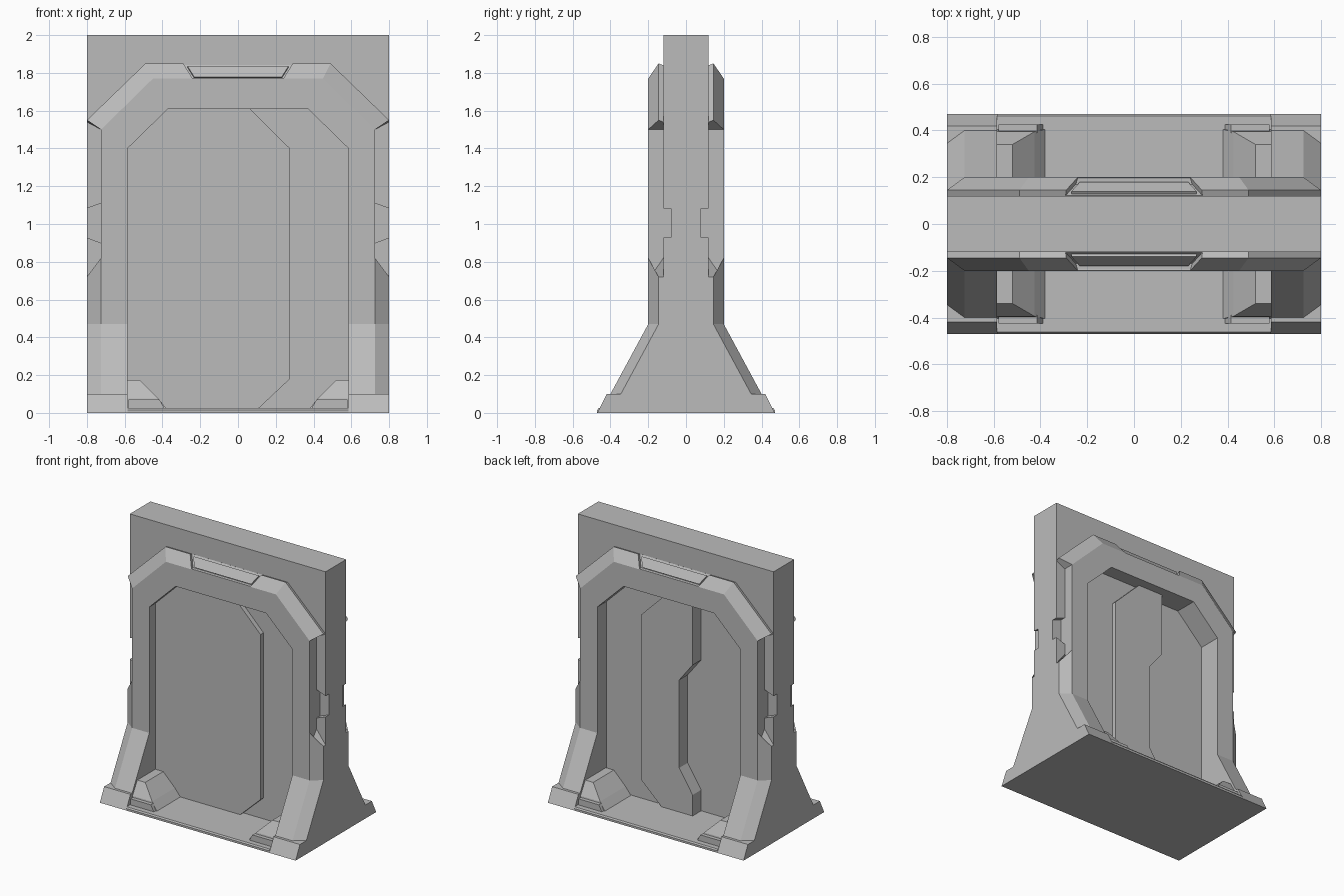
import bpy
import bmesh

if "Cube" in bpy.data.objects:
    bpy.data.objects.remove(bpy.data.objects["Cube"], do_unlink=True)

grey = bpy.data.materials.new("plain_grey")
grey.use_nodes = True
COLOUR = (0.5, 0.5, 0.5, 1)
grey.diffuse_color = COLOUR
grey.node_tree.nodes["Principled BSDF"].inputs["Base Color"].default_value = COLOUR


def loft(name, rings, mirror=(False, False)):
    """Skin a list of matching rings, cap both ends, optionally mirror in x and y."""
    bm = bmesh.new()
    loops = [[bm.verts.new(p) for p in ring] for ring in rings]
    for a, b in zip(loops, loops[1:]):
        for i in range(len(a)):
            j = (i + 1) % len(a)
            bm.faces.new((a[i], a[j], b[j], b[i]))
    bm.faces.new(loops[0])
    bm.faces.new(loops[-1])
    bmesh.ops.recalc_face_normals(bm, faces=bm.faces)
    mesh = bpy.data.meshes.new(name)
    bm.to_mesh(mesh)
    bm.free()
    mesh.materials.append(grey)
    obj = bpy.data.objects.new(name, mesh)
    bpy.context.collection.objects.link(obj)
    if any(mirror):
        mod = obj.modifiers.new("mirror", 'MIRROR')
        mod.use_axis = (*mirror, False)
        mod.use_mirror_merge = False
    return obj


def slab(name, outline, y0, y1, mirror=(False, False)):
    """Extrude an x-z outline between two depths."""
    return loft(name, [[(x, y, z) for x, z in outline] for y in (y0, y1)], mirror)


def both(half):
    """Complete a right-hand outline with its reflection."""
    return half + [(-x, z) for x, z in reversed(half)]


def cut(obj, cutter):
    mod = obj.modifiers.new("cut", 'BOOLEAN')
    mod.operation = 'DIFFERENCE'
    mod.solver = 'EXACT'
    mod.object = cutter
    cutter.hide_render = True
    cutter.hide_viewport = True
    # the cut comes before any mirroring
    obj.modifiers.move(len(obj.modifiers) - 1, 0)


QUAD = (True, True)
FRONT_BACK = (False, True)
OPEN_X, SILL = 0.585, 0.025
opening = [(OPEN_X, 0), (OPEN_X, 1.4), (0.37, 1.61)]

# Wall with the doorway opening and small side notches
wall_half = [(0.8, 2), (0.8, 0)] + opening
wall = slab("wall", both(wall_half), -0.12, 0.12)
notch = slab("notch_cutter", [(0.725, 0.9), (0.82, 0.935), (0.82, 1.075), (0.725, 1.11)],
             0.08, 0.15, QUAD)
cut(wall, notch)

# Flat door surround
surround = [(0.45, 1.77), (0.725, 1.5), (0.725, 0.45), (OPEN_X, 0.45)] + opening[1:]
slab("door_surround", both(surround), 0.12, 0.2, FRONT_BACK)

# Bevelled crown over the surround
stations = [((0.725, 1.5), (0.8, 1.55)), ((0.45, 1.77), (0.49, 1.85))]
stations += [tuple((-x, z) for x, z in pair) for pair in reversed(stations)]
crown = loft("crown", [
    [(i[0], 0.12, i[1]), (i[0], 0.2, i[1]), (o[0], 0.145, o[1]), (o[0], 0.12, o[1] - 0.01)]
    for i, o in stations], FRONT_BACK)


def crown_prism(name, t0, t1, d0, d1, inset=0, mirror=(False, False)):
    """Prism lying on the crown slope: t runs up the slope, d along its normal."""
    rings = []
    for d in (d0, d1):
        ring = []
        for t, side in ((t0, -1), (t0, 1), (t1, 1), (t1, -1)):
            ring.append((side * (0.24 + 0.05 * t - inset),
                         0.2 - 0.055 * t + 0.825 * d, 1.77 + 0.08 * t + 0.566 * d))
        rings.append(ring)
    return loft(name, rings, mirror)


cut(crown, crown_prism("crown_cutter", 0.03, 1.5, -0.025, 0.05))
crown_prism("crown_plate", 0.2, 0.92, -0.04, -0.012, 0.018, FRONT_BACK)


# Pillar feet flaring outwards to the base
def foot_ring(shift, z_in, z_out):
    return [(OPEN_X, 0.12, z_in), (OPEN_X, 0.2 + shift, z_in), (0.725, 0.2 + shift, z_in),
            (0.8, 0.145 + shift, z_out), (0.8, 0.12, z_out), (0.725, 0.12, z_in)]


loft("pillar_foot", [foot_ring(0.2, 0.1, 0.1), foot_ring(0, 0.47, 0.47),
                     foot_ring(0, 0.82, 0.72)], QUAD)

# Base blocks and floor sill
side = [(-0.47, 0), (0.47, 0), (0.42, 0.1), (-0.42, 0.1)]
loft("base_block", [[(x, y, z) for y, z in side] for x in (OPEN_X, 0.8)], (True, False))
sill = [(-0.47, 0), (0.47, 0), (0.47, 0.015), (0.463, SILL), (-0.463, SILL), (-0.47, 0.015)]
loft("floor_sill", [[(x, y, z) for y, z in sill] for x in (-OPEN_X, OPEN_X)])


# Wedge blocks in the lower corners
def wedge_ring(x, y, z):
    return [(OPEN_X, 0.1, z), (OPEN_X, y, z), (x, y, z), (x, 0.1, z)]


loft("corner_wedge", [wedge_ring(0.38, 0.405, SILL), wedge_ring(0.425, 0.395, 0.08),
                      wedge_ring(0.52, 0.34, 0.175)], QUAD)
slab("wedge_plate", [(0.39, SILL), (0.58, SILL), (0.58, 0.07), (0.415, 0.07)],
     0.39, 0.425, QUAD)

# Three interlocking door panels
jagged = [(-0.145, SILL), (-0.145, 0.18), (-0.035, 0.35),
          (-0.035, 1.0), (-0.145, 1.14), (-0.145, 1.61)]
angled = [(0.065, 1.61), (0.275, 1.4), (0.275, 0.18), (0.11, SILL)]
slab("door_panel_right", [(-OPEN_X, SILL)] + jagged + [(-0.37, 1.61), (-OPEN_X, 1.4)],
     -0.13, 0.03)
slab("door_panel_middle", jagged + angled, -0.13, 0.13)
slab("door_panel_left", angled + [(OPEN_X, SILL), (OPEN_X, 1.4), (0.37, 1.61)], -0.095, 0.095)
